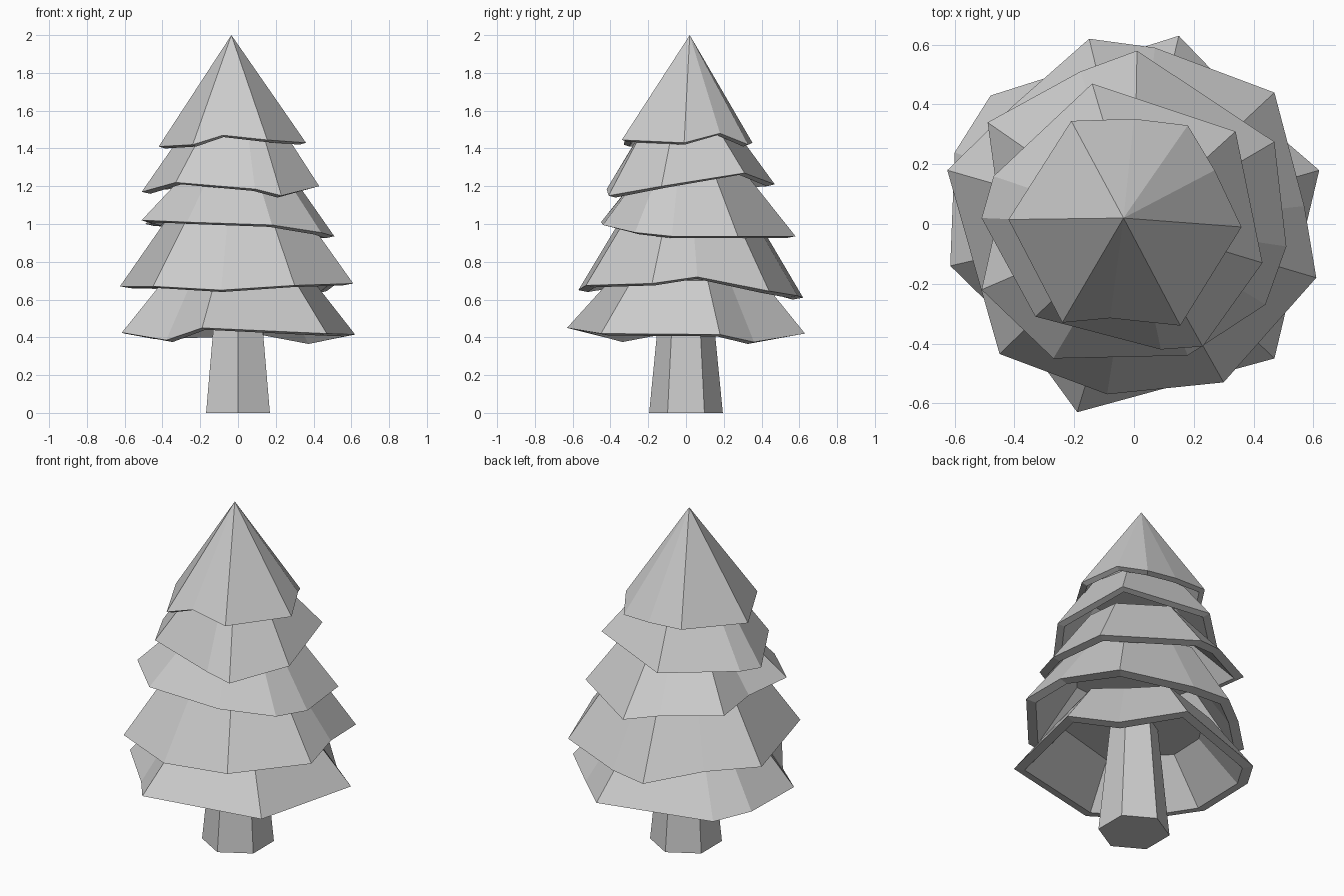
import bpy, bmesh, math


def make_object(name, bm):
    bmesh.ops.recalc_face_normals(bm, faces=bm.faces)
    mesh = bpy.data.meshes.new(name)
    bm.to_mesh(mesh)
    bm.free()
    ob = bpy.data.objects.new(name, mesh)
    bpy.context.collection.objects.link(ob)
    return ob


def tier(name, rim, tip, top_scale):
    """Hollow skirt: uneven rim, narrow lower lip, inner wall; tip = (x, y, z)."""
    bm = bmesh.new()
    cx, cy, tz = tip

    def ring(scale, dz=0.0, z=None):
        return [bm.verts.new((cx * (1 - scale) + x * scale, cy * (1 - scale) + y * scale,
                              h + dz if z is None else z)) for x, y, h in rim]

    outer, lip = ring(1.0), ring(0.91, -0.01)
    n = len(rim)

    def bridge(a, b):
        for i in range(n):
            j = (i + 1) % n
            bm.faces.new((a[i], a[j], b[j], b[i]))

    def close(a, scale, z):
        if scale > 0:
            top = ring(scale, z=z)
            bridge(a, top)
            bm.faces.new(top)
        else:
            apex = bm.verts.new((cx, cy, z))
            for i in range(n):
                bm.faces.new((a[i], a[(i + 1) % n], apex))

    bridge(outer, lip)
    close(outer, top_scale, tz)
    close(lip, max(top_scale - 0.07, 0), tz - 0.05)
    return make_object(name, bm)


# Foliage tiers, bottom to top (rim points run counter-clockwise)
tier("foliage_tier_1", [
    (0.62, 0.18, 0.415), (0.41, 0.36, 0.375), (0.15, 0.63, 0.42), (-0.48, 0.43, 0.40),
    (-0.60, 0.24, 0.42), (-0.615, -0.14, 0.425), (-0.38, -0.37, 0.385),
    (-0.19, -0.63, 0.45), (0.47, -0.45, 0.42)], (0, 0, 0.70), 0.64)
tier("foliage_tier_2", [
    (0.61, -0.18, 0.685), (0.57, 0.06, 0.72), (0.47, 0.44, 0.645), (0.07, 0.59, 0.62),
    (-0.15, 0.62, 0.61), (-0.40, 0.40, 0.665), (-0.625, 0.18, 0.67), (-0.45, -0.435, 0.67),
    (-0.09, -0.57, 0.65), (0.30, -0.53, 0.675)], (0, 0, 1.02), 0.61)
tier("foliage_tier_3", [
    (0.51, -0.075, 0.935), (0.47, 0.275, 0.935), (0.01, 0.58, 0.935), (-0.18, 0.51, 0.98),
    (-0.49, 0.34, 1.0), (-0.45, 0.05, 1.0), (-0.51, -0.22, 1.02), (-0.27, -0.45, 1.01),
    (0.18, -0.44, 0.995), (0.44, -0.27, 0.955)], (0, 0, 1.27), 0.54)
tier("foliage_tier_4", [
    (0.43, -0.13, 1.20), (0.34, 0.31, 1.27), (-0.14, 0.47, 1.21), (-0.47, 0.16, 1.19),
    (-0.51, 0.02, 1.17), (-0.33, -0.31, 1.22), (0.09, -0.42, 1.185), (0.23, -0.41, 1.15)],
    (0, 0, 1.5), 0.55)
tier("foliage_tip", [
    (0.36, -0.01, 1.43), (0.27, 0.18, 1.48), (0.18, 0.33, 1.42), (0.0, 0.352, 1.43),
    (-0.21, 0.345, 1.44), (-0.42, 0.015, 1.41), (-0.24, -0.33, 1.42), (-0.08, -0.315, 1.47),
    (0.155, -0.34, 1.445)], (-0.035, 0.02, 2.0), 0)

# Six-sided tapering trunk
bm = bmesh.new()
rings = [[bm.verts.new((r * math.cos(math.radians(30 + 60 * i)),
                        r * math.sin(math.radians(30 + 60 * i)), z)) for i in range(6)]
         for r, z in ((0.195, 0.0), (0.13, 0.66))]
for i in range(6):
    j = (i + 1) % 6
    bm.faces.new((rings[0][i], rings[0][j], rings[1][j], rings[1][i]))
for r in rings:
    bm.faces.new(r)
make_object("trunk", bm)
